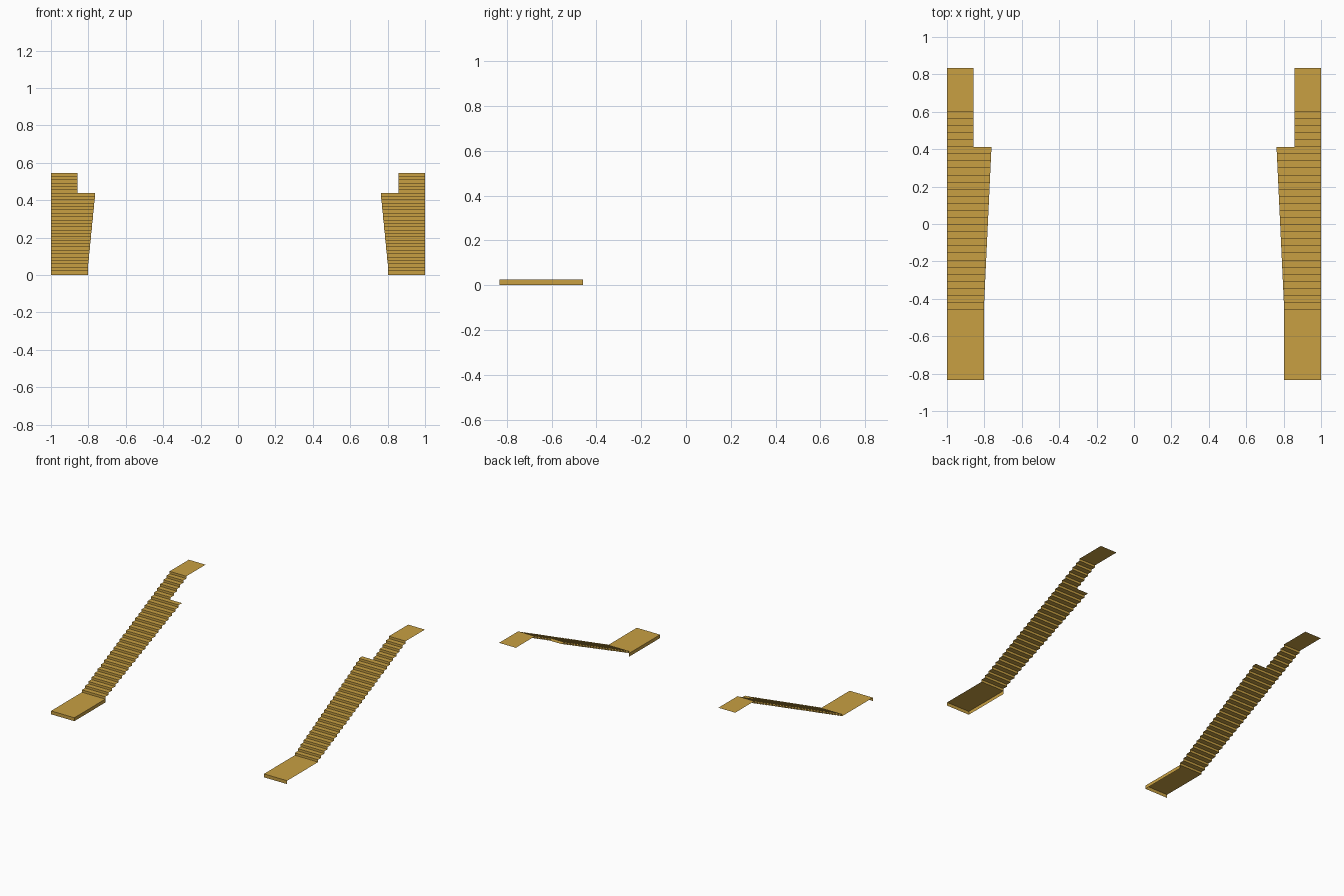
import bpy

if "Cube" in bpy.data.objects:
    bpy.data.objects.remove(bpy.data.objects["Cube"])

# One flat colour for everything
mat = bpy.data.materials.new("golden_tan")
mat.diffuse_color = (0.58, 0.35, 0.055, 1)
mat.use_nodes = True
mat.node_tree.nodes["Principled BSDF"].inputs["Base Color"].default_value = mat.diffuse_color

OUTER = 1.0
Y0, Y1 = -0.459, 0.601          # first riser, top landing edge
Z0, Z1 = 0.026, 0.547           # lower and upper landing heights
TREADS, WIDE = 28, 23           # all treads, treads in the wide flight
D = (Y1 - Y0) / TREADS
H = (Z1 - Z0) / (TREADS + 1)


def add_sheet(name, verts, faces):
    """Open sheet on the right-hand side, mirrored to the left."""
    me = bpy.data.meshes.new(name)
    me.from_pydata(verts, [], faces)
    me.materials.append(mat)
    ob = bpy.data.objects.new(name, me)
    bpy.context.collection.objects.link(ob)
    m = ob.modifiers.new("mirror", 'MIRROR')
    m.use_axis[0] = True
    m.use_mirror_merge = False
    return ob


def strip(name, profile, inner, extra=()):
    """Sweep a (y, z) profile across from the inner edge to the outer edge."""
    verts, faces = [], []
    for y, z in profile:
        verts += [(inner(y), y, z), (OUTER, y, z)]
    for i in range(len(profile) - 1):
        a = 2 * i
        faces.append((a, a + 1, a + 3, a + 2))
    return add_sheet(name, verts, faces + list(extra))


def steps(first, treads, last_riser=False):
    """Stepped profile: riser, tread, riser, tread..."""
    pts = [(Y0 + first * D, Z0 + first * H)]
    for i in range(first, first + treads):
        pts += [(Y0 + i * D, Z0 + (i + 1) * H), (Y0 + (i + 1) * D, Z0 + (i + 1) * H)]
    if last_riser:
        pts.append((pts[-1][0], pts[-1][1] + H))
    return pts


def taper(y):
    return 0.803 - 0.041 * (y - Y0) / (WIDE * D)


# Lower landing: front riser and top
strip("lower_landing", [(-0.833, 0), (-0.833, Z0), (Y0, Z0)], lambda y: 0.803)

# Inner side wall of the lower landing
add_sheet("landing_side",
          [(0.803, -0.833, 0), (0.803, -0.833, Z0), (0.803, Y0, Z0), (0.803, Y0, 0)],
          [(0, 1, 2, 3)])

# Wide flight, spreading slightly inward as it climbs
strip("wide_flight", steps(0, WIDE), taper)

# Narrow flight up to the top landing
strip("narrow_flight", steps(WIDE, TREADS - WIDE, True), lambda y: 0.858)

# Top landing
strip("top_landing", [(Y1, Z1), (0.833, Z1)], lambda y: 0.858)
